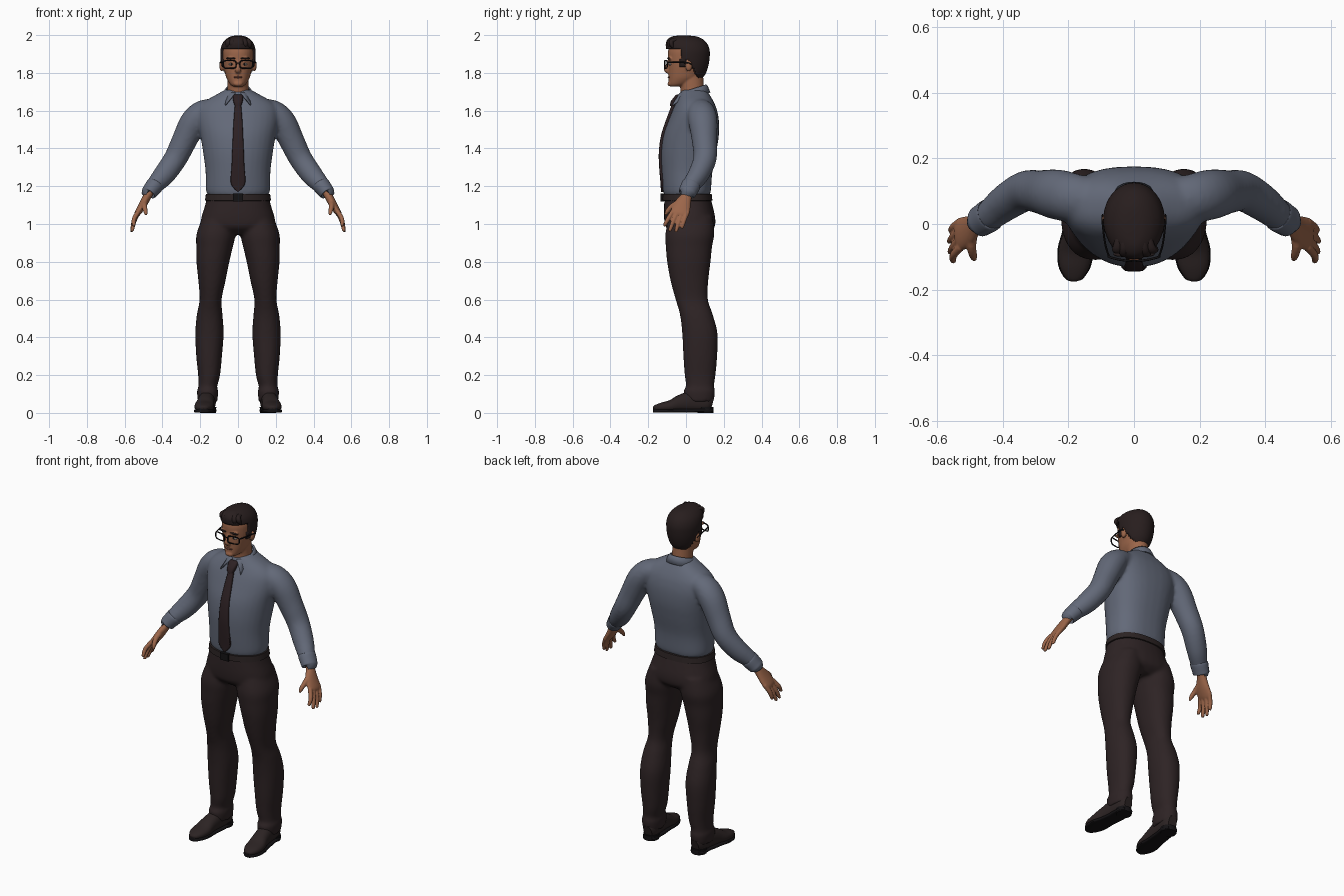
import bpy, bmesh, math
from mathutils import Vector, Matrix


def material(name, rgb):
    m = bpy.data.materials.new(name)
    m.diffuse_color = (*rgb, 1)
    return m


SHIRT = material("slate_shirt", (0.125, 0.142, 0.19))
TROUSER = material("dark_trousers", (0.027, 0.017, 0.018))
SKIN = material("tan_skin", (0.33, 0.132, 0.068))
HAIR = material("dark_hair", (0.021, 0.013, 0.013))
TIE = material("dark_tie", (0.026, 0.015, 0.017))
SHOE = material("dark_leather", (0.025, 0.017, 0.017))
BLACK = material("black", (0.007, 0.006, 0.007))
LIP = material("lips", (0.2, 0.07, 0.045))
WHITE = material("eye_white", (0.5, 0.45, 0.42))


def smooth_rows(rows, n):
    """Catmull-Rom interpolation between rows of numbers."""
    out = []
    for i in range(len(rows) - 1):
        p0, p1, p2 = rows[max(i - 1, 0)], rows[i], rows[i + 1]
        p3 = rows[min(i + 2, len(rows) - 1)]
        for k in range(n):
            t = k / n
            out.append([0.5 * (2 * b + (c - a) * t + (2 * a - 5 * b + 4 * c - d) * t * t
                               + (3 * b - a - 3 * c + d) * t ** 3)
                        for a, b, c, d in zip(p0, p1, p2, p3)])
    return out + [list(rows[-1])]


def power(v, e):
    return math.copysign(abs(v) ** (2 / e), v)


def bridge(bm, rings, cap=True):
    """Skin a list of point rings, closing both ends."""
    vs = [[bm.verts.new(p) for p in r] for r in rings]
    m = len(vs[0])
    for a, b in zip(vs, vs[1:]):
        for i in range(m):
            j = (i + 1) % m
            bm.faces.new((a[i], a[j], b[j], b[i]))
    if cap:
        bm.faces.new(vs[0])
        bm.faces.new(vs[-1])


def loft(bm, rows, seg=32, n=4, ef=2.0, eb=2.0, side=1):
    """Stack of level sections: z, centre x, half width, front y, back y."""
    rings = []
    for z, cx, rx, yf, yb in smooth_rows(rows, n):
        ring = []
        for i in range(seg):
            a = 2 * math.pi * i / seg
            e = eb if math.sin(a) > 0 else ef
            ring.append((side * (cx + rx * power(math.cos(a), e)),
                         (yf + yb) / 2 + (yb - yf) / 2 * power(math.sin(a), e), z))
        rings.append(ring)
    bridge(bm, rings)


def tube(bm, rows, ref, seg=20, n=4, e=2.0, side=1):
    """Sections along a path: x, y, z, radius along ref, other radius."""
    rows = smooth_rows(rows, n)
    pts = [Vector(r[:3]) for r in rows]
    rings = []
    for i, r in enumerate(rows):
        t = (pts[min(i + 1, len(pts) - 1)] - pts[max(i - 1, 0)]).normalized()
        v = t.cross(Vector(ref)).normalized()
        u = v.cross(t)
        ring = [pts[i] + u * r[3] * power(math.cos(a), e) + v * r[4] * power(math.sin(a), e)
                for a in (2 * math.pi * k / seg for k in range(seg))]
        rings.append([(side * p.x, p.y, p.z) for p in ring])
    bridge(bm, rings)


def ball(bm, c, r):
    bmesh.ops.create_uvsphere(bm, u_segments=20, v_segments=12, radius=1,
                              matrix=Matrix.Translation(c) @ Matrix.Diagonal((*r, 1)))


def finish(name, bm, mat, voxel=0, mirror=False, thick=0, passes=4):
    bmesh.ops.recalc_face_normals(bm, faces=bm.faces[:])
    me = bpy.data.meshes.new(name)
    bm.to_mesh(me)
    bm.free()
    me.materials.append(mat)
    for p in me.polygons:
        p.use_smooth = True
    me.set_sharp_from_angle(angle=math.radians(50))
    ob = bpy.data.objects.new(name, me)
    bpy.context.collection.objects.link(ob)
    if thick:
        s = ob.modifiers.new("thickness", 'SOLIDIFY')
        s.thickness, s.offset = thick, -1
    if voxel:
        r = ob.modifiers.new("blend", 'REMESH')
        r.mode, r.voxel_size, r.use_smooth_shade = 'VOXEL', voxel, True
        s = ob.modifiers.new("soften", 'SMOOTH')
        s.factor, s.iterations = 0.5, passes
    if mirror:
        ob.modifiers.new("mirror", 'MIRROR').use_mirror_merge = False
    return ob


# Shirt: torso blended with both sleeves
bm = bmesh.new()
loft(bm, [(1.15, 0, .16, -.115, .125), (1.18, 0, .17, -.122, .132), (1.28, 0, .172, -.13, .14),
          (1.38, 0, .185, -.132, .16), (1.47, 0, .2, -.12, .174), (1.55, 0, .215, -.092, .174),
          (1.61, 0, .21, -.068, .162), (1.65, 0, .175, -.05, .145), (1.685, 0, .115, -.035, .125),
          (1.71, 0, .07, -.025, .11)], ef=2.0, eb=2.5)
for s in (1, -1):
    tube(bm, [(.1, .075, 1.6, .06, .06), (.18, .08, 1.592, .074, .066), (.235, .09, 1.54, .077, .072),
              (.285, .098, 1.44, .067, .067), (.332, .1, 1.345, .062, .062), (.39, .066, 1.262, .056, .058),
              (.435, .03, 1.212, .048, .048), (.455, .017, 1.19, .044, .04)], (0, 1, 0), side=s)
finish("shirt", bm, SHIRT, voxel=.01, passes=6)

# Cuffs
bm = bmesh.new()
tube(bm, [(.436, .03, 1.212, .043, .042), (.44, .027, 1.206, .051, .047), (.462, .013, 1.178, .049, .043),
          (.474, .006, 1.163, .046, .04), (.475, .005, 1.161, .03, .03)], (0, 1, 0))
finish("shirt_cuffs", bm, SHIRT, mirror=True)

# Collar: folded band dropping to two front points
bm = bmesh.new()
cols = []
for i in range(33):
    t = .2 + (2 * math.pi - .4) * i / 32
    d = min(t, 2 * math.pi - t)
    f = max(0, 1 - d / .75)
    sx = 1 if t < math.pi else -1
    zt = 1.695 + .022 * (1 - math.cos(t))
    top = (.064 * math.sin(t), .037 - .07 * math.cos(t), zt)
    mid = (.071 * math.sin(t) + sx * .01 * f, .037 - .078 * math.cos(t), zt - .008)
    low = (.092 * math.sin(t) + sx * .068 * f, .037 - .092 * math.cos(t) - .027 * f, zt - .042 - .03 * f)
    cols.append([bm.verts.new(p) for p in (top, mid, low)])
for a, b in zip(cols, cols[1:]):
    for k in (0, 1):
        bm.faces.new((a[k], a[k + 1], b[k + 1], b[k]))
finish("collar", bm, SHIRT, thick=.008)

# Tie: knot and hanging blade
bm = bmesh.new()
loft(bm, [(1.626, 0, .017, -.085, -.05), (1.65, 0, .025, -.08, -.03), (1.676, 0, .028, -.06, -.02),
          (1.685, 0, .02, -.05, -.02)], seg=16, n=2, ef=3)
loft(bm, [(1.17, 0, .003, -.133, -.115), (1.215, 0, .038, -.135, -.115), (1.3, 0, .034, -.142, -.12),
          (1.38, 0, .031, -.144, -.12), (1.47, 0, .027, -.132, -.11), (1.55, 0, .023, -.106, -.08),
          (1.635, 0, .016, -.074, -.05)], seg=16, ef=4, eb=4)
finish("tie", bm, TIE)

# Trousers: hips blended with both legs
bm = bmesh.new()
loft(bm, [(1.16, 0, .16, -.112, .124), (1.1, 0, .174, -.116, .14), (1.03, 0, .195, -.116, .155),
          (.98, 0, .195, -.105, .15), (.945, 0, .14, -.06, .11)], ef=2.3, eb=2.3)
for s in (1, -1):
    loft(bm, [(1.04, .1, .085, -.09, .142), (.95, .116, .103, -.109, .15), (.88, .124, .097, -.107, .138),
              (.8, .133, .087, -.1, .13), (.7, .138, .072, -.082, .118), (.6, .145, .058, -.055, .116),
              (.52, .15, .068, -.032, .142), (.42, .151, .075, -.02, .167), (.3, .153, .068, -.014, .165),
              (.2, .153, .058, -.007, .156), (.14, .16, .05, .0, .148), (.115, .161, .056, -.013, .154),
              (.06, .161, .052, -.005, .146)], side=s, ef=2.2, eb=2.2)
finish("trousers", bm, TROUSER, voxel=.01)

# Belt and buckle
bm = bmesh.new()
loft(bm, [(1.122, 0, .165, -.112, .13), (1.124, 0, .175, -.125, .14), (1.158, 0, .17, -.124, .136),
          (1.16, 0, .155, -.112, .124)], n=1, seg=48, ef=2.1, eb=2.4)
finish("belt", bm, SHOE)
bm = bmesh.new()
bmesh.ops.create_cube(bm, size=1, matrix=Matrix.Translation((0, -.125, 1.141)) @ Matrix.Diagonal((.055, .018, .042, 1)))
finish("buckle", bm, BLACK)

# Shoes, soles and heels
shoe = [(.157, .14, .052, .026, .036), (.159, .11, .058, .042, .052), (.165, .03, .06, .043, .055),
        (.172, -.03, .05, .045, .045), (.178, -.08, .036, .052, .032), (.182, -.13, .03, .046, .024),
        (.183, -.165, .025, .026, .015), (.183, -.174, .023, .01, .007)]
bm = bmesh.new()
tube(bm, shoe, (1, 0, 0), e=2.3)
finish("shoes", bm, SHOE, mirror=True)
bm = bmesh.new()
tube(bm, [(x, y, .013, u + .003, .009) for x, y, z, u, v in shoe], (1, 0, 0), e=4)
loft(bm, [(0, .159, .043, .06, .146), (.03, .159, .044, .058, .146)], n=1)
bmesh.ops.translate(bm, verts=[v for v in bm.verts if v.co.y < .05 and v.co.z < .02], vec=(0, 0, -.003))
finish("shoe_soles", bm, BLACK, mirror=True)

# Hands: palm, four fingers and thumb
bm = bmesh.new()
tube(bm, [(.455, .018, 1.19, .024, .022), (.478, .004, 1.15, .028, .022), (.505, -.02, 1.1, .046, .021),
          (.53, -.032, 1.06, .05, .017), (.538, -.036, 1.045, .04, .012)], (0, 1, 0))
for y0, y1, z1, x1 in ((-.07, -.112, .995, .552), (-.044, -.085, .968, .56),
                       (-.018, -.052, .965, .562), (.008, -.02, .985, .558)):
    tube(bm, [(.528, y0, 1.065, .013, .013), (.55, (y0 + y1) / 2 - .003, (z1 + 1.06) / 2, .012, .012),
              (x1, y1, z1, .0095, .0095), (x1, y1 - .002, z1 - .008, .004, .004)], (0, 1, 0), seg=12)
tube(bm, [(.49, -.01, 1.125, .018, .018), (.496, -.065, 1.1, .015, .015), (.49, -.098, 1.068, .012, .012),
          (.486, -.108, 1.047, .006, .006)], (1, 0, 0), seg=12)
finish("hands", bm, SKIN, voxel=.0045, mirror=True, passes=2)

# Head: skull, neck, nose and ears
bm = bmesh.new()
loft(bm, [(1.728, 0, .025, -.082, -.03), (1.74, 0, .042, -.091, .02), (1.77, 0, .06, -.092, .07),
          (1.8, 0, .069, -.093, .09), (1.84, 0, .078, -.094, .105), (1.88, 0, .082, -.096, .112),
          (1.92, 0, .082, -.094, .112), (1.96, 0, .068, -.075, .093), (1.985, 0, .035, -.04, .06)], ef=2.2)
loft(bm, [(1.66, 0, .06, -.025, .1), (1.72, 0, .055, -.03, .095), (1.8, 0, .056, -.04, .09)], n=2)
tube(bm, [(0, -.088, 1.868, .009, .008), (0, -.098, 1.838, .011, .011), (0, -.103, 1.817, .017, .014),
          (0, -.095, 1.803, .013, .009)], (1, 0, 0), seg=14)
ball(bm, (0, -.086, 1.742), (.024, .012, .013))
for s in (1, -1):
    ball(bm, (s * .086, .014, 1.838), (.013, .019, .03))
    ball(bm, (s * .035, -.085, 1.875), (.028, .011, .008))
finish("head", bm, SKIN, voxel=.005, passes=3)

# Hair: shell around the skull with the face opening removed
bm = bmesh.new()
loft(bm, [(1.77, 0, .064, -.09, .086), (1.8, 0, .078, -.09, .106), (1.84, 0, .088, -.095, .119),
          (1.88, 0, .093, -.1, .125), (1.92, 0, .093, -.104, .125), (1.955, 0, .083, -.107, .112),
          (1.98, 0, .061, -.095, .086), (1.994, 0, .034, -.068, .05), (1.998, 0, .008, -.03, .0)], seg=56, n=5)


def in_hair(c):
    return c.z > 1.925 or (c.y > -.03 and c.z > 1.87) or (-.03 < c.y < -.002 and c.z > 1.835) \
        or c.y > .03 + (1.835 - c.z) * .6


bmesh.ops.delete(bm, geom=[f for f in bm.faces if not in_hair(f.calc_center_median())], context='FACES')
finish("hair", bm, HAIR, thick=.012)
bm = bmesh.new()
for i in range(6):
    x = -.055 + .022 * i
    tube(bm, [(x, -.078 + 5 * x * x, 1.93, .01, .006), (x + .004, -.096 + 6 * x * x, 1.953, .016, .012),
              (x * .9, -.07, 1.98 - 3 * x * x, .015, .012), (x * .7, -.01, 1.988 - 4 * x * x, .008, .006)],
         (1, 0, 0), seg=10)
finish("hair_fringe", bm, HAIR)

# Eyes, brows and mouth
for name, mat, c, r in (("eye_whites", WHITE, (.036, -.083, 1.846), (.014, .008, .006)),
                        ("irises", BLACK, (.035, -.088, 1.846), (.006, .005, .006)),
                        ("eyebrows", HAIR, (.037, -.092, 1.877), (.026, .008, .005))):
    bm = bmesh.new()
    ball(bm, c, r)
    finish(name, bm, mat, mirror=True)
bm = bmesh.new()
ball(bm, (0, -.088, 1.777), (.024, .009, .006))
finish("mouth", bm, LIP)

# Glasses: two rims, bridge and temples
bm = bmesh.new()
rim = []
for k in range(25):
    a = 2 * math.pi * k / 24
    x = .044 + .034 * power(math.cos(a), 4)
    rim.append((x, -.113 + 2.2 * x * x, 1.845 + .021 * power(math.sin(a), 4), .0035, .0035))
tube(bm, rim, (0, 1, 0), seg=8, n=1)
tube(bm, [(-.012, -.113, 1.853, .003, .003), (.012, -.113, 1.853, .003, .003)], (0, 1, 0), seg=8, n=1)
tube(bm, [(.076, -.1, 1.856, .003, .004), (.088, -.06, 1.856, .003, .004), (.096, .005, 1.854, .003, .004),
          (.096, .03, 1.845, .002, .003)], (1, 0, 0), seg=8)
finish("glasses", bm, BLACK, mirror=True)
